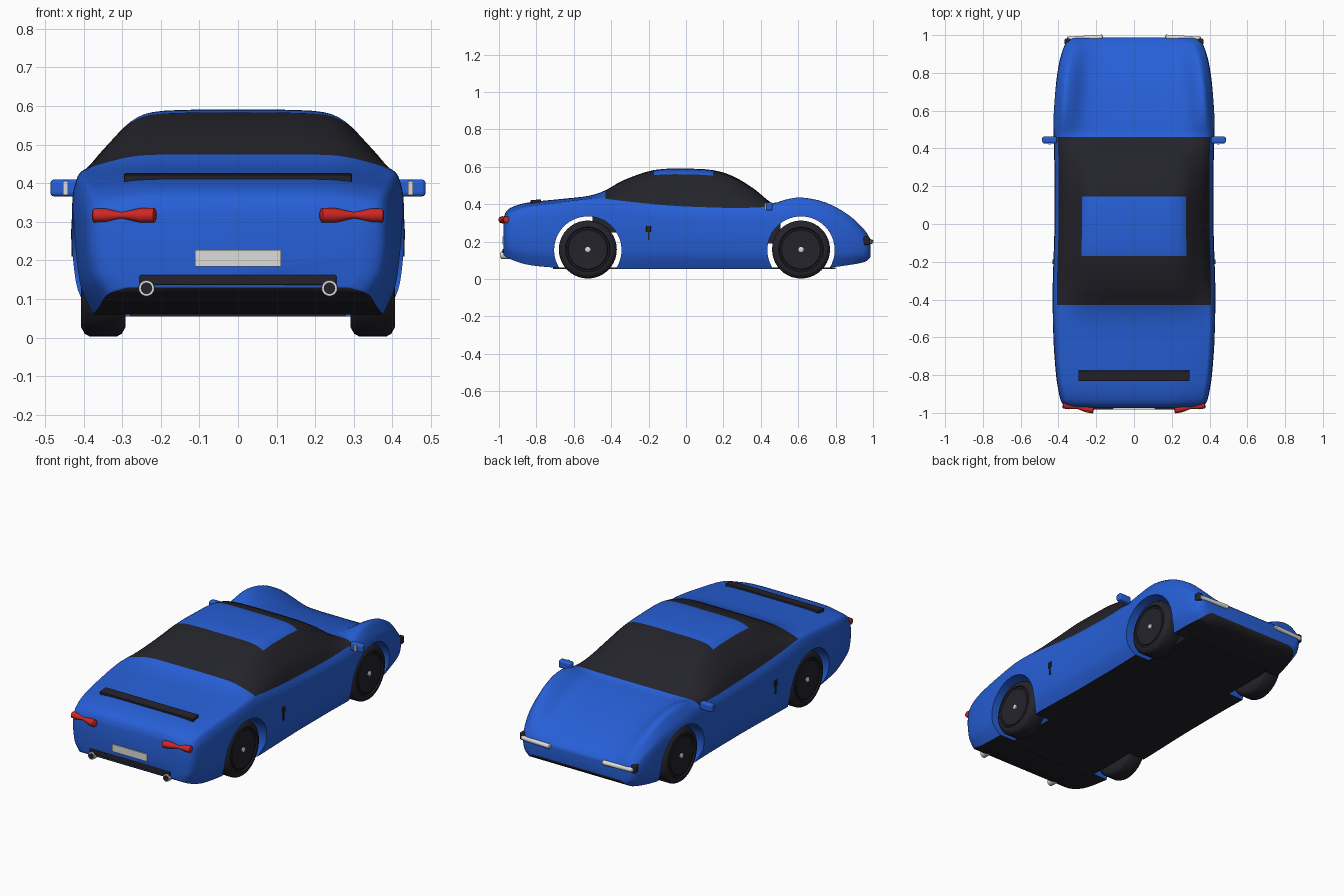
import bpy
import bmesh
from math import pi, cos, sin
from mathutils import Matrix, Vector

cube = bpy.data.objects.get("Cube")
if cube:
    bpy.data.objects.remove(cube, do_unlink=True)


def material(name, color):
    m = bpy.data.materials.new(name)
    m.use_nodes = True
    m.diffuse_color = (*color, 1)
    m.node_tree.nodes["Principled BSDF"].inputs["Base Color"].default_value = (*color, 1)
    return m


BLUE = material("blue paint", (0.02, 0.115, 0.68))
DARK = material("dark trim", (0.017, 0.017, 0.024))
RED = material("red lamp", (0.62, 0.02, 0.018))
PALE = material("pale metal", (0.72, 0.72, 0.7))


def finish(name, bm, mats):
    bmesh.ops.recalc_face_normals(bm, faces=bm.faces)
    mesh = bpy.data.meshes.new(name)
    bm.to_mesh(mesh)
    bm.free()
    obj = bpy.data.objects.new(name, mesh)
    bpy.context.collection.objects.link(obj)
    for m in mats:
        mesh.materials.append(m)
    return obj


def smooth(obj, angle=0.6):
    bpy.ops.object.select_all(action='DESELECT')
    obj.select_set(True)
    bpy.context.view_layer.objects.active = obj
    bpy.ops.object.shade_smooth_by_angle(angle=angle)


def loft(name, rings, mats, rule=None):
    """Skin closed rings of points and cap both ends."""
    bm = bmesh.new()
    rows = [[bm.verts.new(p) for p in ring] for ring in rings]
    n = len(rows[0])
    for i, (a, b) in enumerate(zip(rows, rows[1:])):
        for k in range(n):
            f = bm.faces.new((a[k], a[(k + 1) % n], b[(k + 1) % n], b[k]))
            f.material_index = rule(i, k) if rule else 0
    bm.faces.new(rows[0])
    bm.faces.new(rows[-1])
    return finish(name, bm, mats)


def lathe(name, profile, centre, mat, axis='X', turn=0, sides=40):
    """Round part from (offset along axis, radius) pairs."""
    rings = []
    for off, r in profile:
        ring = []
        for k in range(sides):
            a = 2 * pi * k / sides
            u, v = r * cos(a), r * sin(a)
            p = Vector((off, u, v) if axis == 'X' else (u, off, v))
            ring.append(Matrix.Rotation(turn, 3, 'Z') @ p + Vector(centre))
        rings.append(ring)
    obj = loft(name, rings, [mat])
    smooth(obj)
    return obj


def box(name, centre, size, mat, bevel=0.0, tilt=0.0):
    bm = bmesh.new()
    bmesh.ops.create_cube(bm, size=1)
    bmesh.ops.scale(bm, vec=size, verts=bm.verts)
    if bevel:
        bmesh.ops.bevel(bm, geom=bm.edges[:], offset=bevel, segments=3,
                        affect='EDGES', profile=0.5)
    bmesh.ops.rotate(bm, matrix=Matrix.Rotation(tilt, 3, 'X'), verts=bm.verts)
    bmesh.ops.translate(bm, vec=centre, verts=bm.verts)
    return finish(name, bm, [mat])


def spline(points, steps):
    """Smooth interpolation through tuples of any length."""
    out = []
    last = len(points) - 1
    for i in range(last):
        p0, p1 = points[max(i - 1, 0)], points[i]
        p2, p3 = points[i + 1], points[min(i + 2, last)]
        for s in range(steps):
            t = s / steps
            out.append(tuple(
                b + 0.5 * t * (c - a + t * (2 * a - 5 * b + 4 * c - d + t * (3 * (b - c) + d - a)))
                for a, b, c, d in zip(p0, p1, p2, p3)))
    return out + [points[-1]]


# Body stations: y, half width, underside, shoulder height, centre height, fender swell
STATIONS = [
    (-.975, .32, .13, .29, .325, 0), (-.965, .36, .12, .32, .355, 0),
    (-.94, .385, .107, .35, .38, 0), (-.88, .4, .085, .375, .402, 0),
    (-.8, .412, .07, .39, .415, 0), (-.65, .424, .058, .41, .43, 0),
    (-.52, .43, .055, .425, .445, 0), (-.43, .43, .055, .428, .475, 0),
    (-.33, .43, .055, .417, .53, 0), (-.17, .425, .055, .4, .583, 0),
    (0, .42, .055, .388, .59, 0), (.145, .42, .055, .383, .582, 0),
    (.25, .42, .055, .38, .55, 0), (.36, .422, .055, .382, .485, 0),
    (.46, .425, .055, .388, .405, .01), (.53, .427, .055, .394, .388, .03),
    (.62, .425, .055, .393, .37, .048), (.75, .412, .06, .37, .335, .048),
    (.87, .392, .075, .315, .285, .036), (.95, .365, .09, .25, .24, .02),
    (.98, .34, .11, .22, .215, .005), (.987, .31, .125, .2, .2, 0)]
SIDE = [(.89, 0), (.94, .12), (.977, .25), (1, .52), (.998, .78), (.985, .9), (.95, 1)]
UPPER = [(.93, .3, 1), (.83, .56, .95), (.69, .85, .35), (.55, .97, .08), (.3, 1, 0), (0, 1, 0)]
ROW_STEPS, SEC_STEPS = 3, 3


def section(y, w, zb, zs, zt, swell):
    side = [(w * a, zb + (zs - zb) * b) for a, b in SIDE]
    top = [(.95 * w * a, zs + (zt - zs) * b + swell * c) for a, b, c in UPPER]
    half = [(0, zb), (w * .45, zb)] + spline(side + top, SEC_STEPS)
    mirrored = [(-x, z) for x, z in reversed(half[1:-1])]
    return [(x, y, z) for x, z in half + mirrored]


rows = spline(STATIONS, ROW_STEPS)
rings = [section(*r) for r in rows]
count = len(rings[0])
BELT = 2 + (len(SIDE) - 1) * SEC_STEPS
ROOF = BELT + 3 * SEC_STEPS


def body_color(i, k):
    k = min(k, count - 1 - k)
    y = (rows[i][0] + rows[i + 1][0]) / 2
    if k < 2:
        return 1
    glass = k >= BELT and -.43 < y < .46
    panel = k >= ROOF and -.17 < y < .145
    return 1 if glass and not panel else 0


body = loft("body", rings, [BLUE, DARK], body_color)

# Wheel arches cut through the body
AXLES = {"rear": -.525, "front": .615}
for end, y in AXLES.items():
    cutter = lathe("arch_cutter", [(-.6, .18), (.6, .18)], (0, y, .155), BLUE, sides=64)
    cutter.hide_render = True
    mod = body.modifiers.new("arch", 'BOOLEAN')
    mod.operation = 'DIFFERENCE'
    mod.solver = 'EXACT'
    mod.object = cutter
    bpy.ops.object.select_all(action='DESELECT')
    bpy.context.view_layer.objects.active = body
    body.select_set(True)
    bpy.ops.object.modifier_apply(modifier=mod.name)
    bpy.data.objects.remove(cutter, do_unlink=True)
    # Floor between the wheels
    box(end + "_floor", (0, y, .058), (.56, .37, .006), DARK)
smooth(body, 0.7)

# Dark cabin tub glimpsed through the arches
box("cabin_tub_rear", (0, -.41, .3), (.54, .18, .1), DARK)
box("cabin_tub_front", (0, .45, .245), (.54, .11, .11), DARK)

# Wheels
TYRE = [(-.058, .03), (-.058, .13), (-.048, .148), (-.035, .155), (.035, .155), (.048, .148),
        (.058, .13), (.058, .12), (.051, .116), (.051, .108), (.055, .104), (.05, .03)]
for s, side in ((1, "left"), (-1, "right")):
    for end, y in AXLES.items():
        lathe(f"{end}_{side}_wheel", [(s * a, r) for a, r in TYRE], (s * .349, y, .158), DARK)
        lathe(f"{end}_{side}_hub", [(0, .014), (s * .012, .014), (s * .015, .008)],
              (s * .394, y, .158), PALE, sides=16)

    # Tail lamps pinched in the middle
    lamp = [(-.084, .012), (-.08, .019), (-.045, .019), (0, .009), (.01, .009),
            (.05, .018), (.078, .018), (.082, .012)]
    lathe(f"{side}_tail_lamp", [(s * a, r) for a, r in lamp], (s * .296, -.971, .317), RED,
          turn=s * .16, sides=20)

    # Exhaust pipes with dark bores
    lathe(f"{side}_exhaust", [(-.99, .02), (-.985, .021), (-.9, .021)],
          (s * .237, 0, .128), PALE, axis='Y', sides=24)
    lathe(f"{side}_exhaust_bore", [(-.992, .015), (-.98, .015)],
          (s * .237, 0, .128), DARK, axis='Y', sides=24)

    # Front lamp bars with dark outer brackets
    lathe(f"{side}_front_lamp", [(-.095, .009), (-.09, .013), (.09, .013), (.095, .009)],
          (s * .26, .984, .2), PALE, turn=-s * .06, sides=16)
    box(f"{side}_lamp_bracket", (s * .352, .965, .205), (.03, .035, .045), DARK, .008)
    box(f"{side}_lamp_foot", (s * .335, .962, .155), (.018, .03, .024), DARK, .004)

    # Door mirrors
    box(f"{side}_mirror", (s * .447, .445, .388), (.078, .036, .044), BLUE, .01)
    box(f"{side}_mirror_strip", (s * .447, .425, .388), (.013, .008, .036), PALE)

    # Door handle and keyhole strip
    box(f"{side}_handle", (s * .427, -.2, .268), (.01, .026, .034), DARK, .003)
    box(f"{side}_handle_strip", (s * .427, -.2, .232), (.008, .008, .044), DARK)

# Rear details
box("rear_plate", (0, -.977, .206), (.222, .008, .042), PALE)
box("rear_bumper_strip", (0, -.972, .149), (.51, .02, .026), DARK, .004)
box("deck_vent", (0, -.803, .413), (.59, .056, .022), DARK, .003, tilt=.09)
